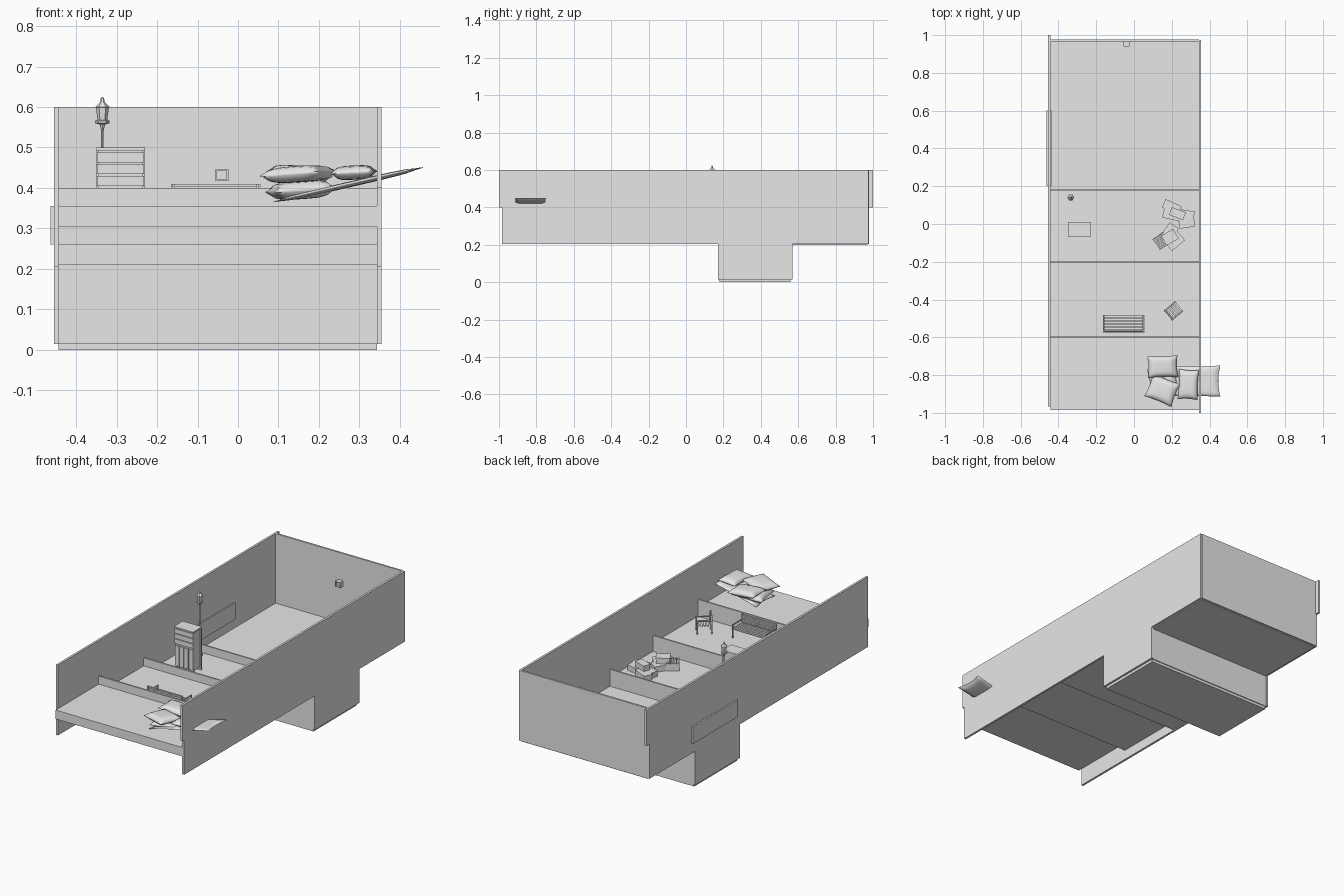
import bpy, bmesh, math
from mathutils import Matrix, Vector

if "Cube" in bpy.data.objects:
    bpy.data.objects.remove(bpy.data.objects["Cube"], do_unlink=True)

grey = bpy.data.materials.new("plain_grey")
grey.use_nodes = True
grey.diffuse_color = (0.8, 0.8, 0.8, 1)
grey.node_tree.nodes["Principled BSDF"].inputs["Base Color"].default_value = (0.8, 0.8, 0.8, 1)


def finish(name, bm, matrix=None, smooth=False):
    bmesh.ops.recalc_face_normals(bm, faces=bm.faces)
    mesh = bpy.data.meshes.new(name)
    bm.to_mesh(mesh)
    bm.free()
    mesh.materials.append(grey)
    for p in mesh.polygons:
        p.use_smooth = smooth
    obj = bpy.data.objects.new(name, mesh)
    if matrix:
        obj.matrix_world = matrix
    bpy.context.collection.objects.link(obj)
    return obj


def add_box(bm, x, y, z):
    """Box between (min, max) pairs."""
    lo, hi = Vector((x[0], y[0], z[0])), Vector((x[1], y[1], z[1]))
    m = Matrix.Translation((lo + hi) / 2) @ Matrix.Diagonal((*(hi - lo), 1))
    bmesh.ops.create_cube(bm, size=1, matrix=m)


def boxes(name, items, matrix=None):
    bm = bmesh.new()
    for item in items:
        add_box(bm, *item)
    return finish(name, bm, matrix)


def place(x, y, z, turn=0, tilt=0):
    return (Matrix.Translation((x, y, z)) @ Matrix.Rotation(math.radians(turn), 4, 'Z')
            @ Matrix.Rotation(math.radians(tilt), 4, 'Y'))


def side_wall(name, x0, x1, outline):
    """Extrude a (y, z) outline across x."""
    bm = bmesh.new()
    face = bm.faces.new([bm.verts.new((x0, y, z)) for y, z in outline])
    ext = bmesh.ops.extrude_face_region(bm, geom=[face])
    bmesh.ops.translate(bm, vec=(x1 - x0, 0, 0),
                        verts=[v for v in ext["geom"] if isinstance(v, bmesh.types.BMVert)])
    return finish(name, bm)


# Long side walls with the sunken bay, and the end wall
side_wall("left_wall", 0.343, 0.355,
          [(-1, 0.6), (-1, 0.4), (-0.985, 0.4), (-0.985, 0.205), (0.17, 0.205), (0.17, 0.015),
           (0.57, 0.015), (0.57, 0.205), (0.975, 0.205), (0.975, 0.6)])
side_wall("right_wall", -0.455, -0.443,
          [(-0.965, 0.6), (-0.965, 0.205), (0.17, 0.205), (0.17, 0.015), (0.57, 0.015),
           (0.57, 0.205), (0.975, 0.205), (0.975, 0.4), (1, 0.4), (1, 0.6)])
boxes("back_wall", [((-0.445, 0.345), (0.967, 0.978), (0.205, 0.6))])
boxes("right_wall_panel", [((-0.463, -0.437), (0.2, 0.6), (0.26, 0.355))])

# Stepped floors, each with a low riser at its back edge
inside = (-0.443, 0.343)
floors = [(-0.985, -0.6, 0.305, 0.355), (-0.6, -0.2, 0.26, 0.305),
          (-0.2, 0.18, 0.21, 0.26), (0.18, 0.97, 0.2, 0.21)]
for i, (y0, y1, z0, z1) in enumerate(floors):
    boxes(f"floor_{i + 1}", [(inside, (y0, y1), (z0, z1))])
    if i < 3:
        boxes(f"riser_{i + 1}", [(inside, (y1 - 0.004, y1 + 0.005), (floors[i + 1][2], z1 + 0.045))])

# Sunken bay below the back floor
boxes("bay", [(inside, (0.18, 0.56), (0, 0.015)),
              (inside, (0.175, 0.185), (0.015, 0.2)),
              (inside, (0.555, 0.565), (0.015, 0.2))])

# Small hollow frame fixed to the back wall
boxes("wall_frame", [((-0.056, -0.052), (0.94, 0.968), (0.417, 0.447)),
                     ((-0.028, -0.024), (0.94, 0.968), (0.417, 0.447)),
                     ((-0.052, -0.028), (0.94, 0.968), (0.417, 0.421)),
                     ((-0.052, -0.028), (0.94, 0.968), (0.443, 0.447)),
                     ((-0.052, -0.028), (0.955, 0.968), (0.421, 0.443))])

# Cabinet with drawers above and slatted doors below
parts = [((-0.345, -0.235), (-0.06, 0.0), (0.275, 0.495)),
         ((-0.35, -0.23), (-0.07, 0.01), (0.492, 0.5)),
         ((-0.35, -0.23), (0.0, 0.01), (0.26, 0.5))]
for k in range(3):
    z = 0.405 + k * 0.029
    parts.append(((-0.348, -0.232), (-0.067, -0.06), (z, z + 0.025)))
for k in range(4):
    x = -0.346 + k * 0.029
    parts.append(((x, x + 0.025), (-0.066, -0.06), (0.28, 0.395)))
for x in (-0.348, -0.244):
    parts.append(((x, x + 0.012), (-0.066, -0.054), (0.26, 0.28)))
boxes("cabinet", parts)


def lathe(name, profile, sides, matrix):
    bm = bmesh.new()
    verts = [bm.verts.new((r, 0, z)) for r, z in profile]
    edges = [bm.edges.new(pair) for pair in zip(verts, verts[1:])]
    bmesh.ops.spin(bm, geom=verts + edges, axis=(0, 0, 1), cent=(0, 0, 0),
                   angle=math.tau, steps=sides)
    bmesh.ops.remove_doubles(bm, verts=bm.verts, dist=0.0002)
    return finish(name, bm, matrix)


# Lamp post with lantern
lathe("lamp_post", [(0, 0), (0.014, 0), (0.014, 0.012), (0.007, 0.02), (0.0035, 0.05),
                    (0.003, 0.28), (0.006, 0.295), (0.006, 0.3), (0, 0.3)], 8, place(-0.335, 0.14, 0.26))
lathe("lantern", [(0, 0.295), (0.018, 0.3), (0.018, 0.306), (0.012, 0.308), (0.016, 0.338),
                  (0.018, 0.34), (0.006, 0.352), (0.004, 0.362), (0, 0.365)], 6, place(-0.335, 0.14, 0.26))


def seat(name, width, depth, height, slats, matrix):
    """Slatted seat with its backrest towards -y."""
    w, mid = width / 2, height * 0.48
    items = []
    for x in (-w + 0.003, w - 0.009):
        items += [((x, x + 0.006), (-depth / 2, -depth / 2 + 0.006), (0, height)),
                  ((x, x + 0.006), (depth / 2 - 0.006, depth / 2), (0, mid + 0.02)),
                  ((x, x + 0.006), (-depth / 2, depth / 2), (mid + 0.02, mid + 0.025))]
    for k in range(slats):
        y = -depth / 2 + (k + 0.1) * depth / slats
        items.append(((-w, w), (y, y + depth / slats * 0.7), (mid - 0.004, mid)))
        z = mid + 0.006 + k * (height - mid - 0.006) / slats
        items.append(((-w, w), (-depth / 2 + 0.005, -depth / 2 + 0.009),
                      (z, z + (height - mid) / slats * 0.7)))
    return boxes(name, items, matrix)


seat("bench", 0.22, 0.095, 0.105, 6, place(-0.055, -0.528, 0.305))
seat("chair", 0.07, 0.08, 0.105, 5, place(0.21, -0.46, 0.305, -50))

# Loose piles of boxes
crates = [(0.2, 0.09, 0, 0.09, 0.045, -25), (0.215, 0.045, 0, 0.12, 0.045, -12),
          (0.28, 0.04, 0, 0.07, 0.06, -10), (0.28, 0.0, 0, 0.08, 0.035, 8),
          (0.23, 0.055, 0.032, 0.075, 0.04, -20),
          (0.19, -0.04, 0, 0.075, 0.055, 55), (0.215, -0.09, 0, 0.085, 0.06, 40),
          (0.19, -0.07, 0.032, 0.07, 0.055, 30)]
for i, (x, y, z, a, b, turn) in enumerate(crates):
    boxes(f"box_{i + 1}", [((-a / 2, a / 2), (-b / 2, b / 2), (0, 0.03)),
                           ((-a / 2 - .002, a / 2 + .002), (-b / 2 - .002, b / 2 + .002), (0.024, 0.032))],
          place(x, y, 0.26 + z, turn))
slats = [((-0.033 + k * 0.011, -0.026 + k * 0.011), (-0.035, 0.035), (z, z + 0.004))
         for k in range(6) for z in (0.005, 0.04)]
slats += [((-0.034, 0.036), (y, y + 0.005), (0, 0.04)) for y in (-0.035, 0.03)]
boxes("slatted_crate", slats, place(0.145, -0.09, 0.26, 35))


def cushion(name, a, b, h, matrix):
    """Plump square cushion with pinched seams."""
    bm = bmesh.new()
    bmesh.ops.create_cube(bm, size=2)
    bmesh.ops.subdivide_edges(bm, edges=bm.edges[:], cuts=9, use_grid_fill=True)
    for v in bm.verts:
        u, w, t = v.co
        puff = ((1 - u ** 4) * (1 - w ** 4)) ** 0.5
        pinch = 1 - 0.06 * (1 - min(u * u, w * w))
        v.co = (u * a / 2 * pinch, w * b / 2 * pinch, t * h / 2 * (0.08 + 0.92 * puff))
    return finish(name, bm, matrix, smooth=True)


# Cushion pile at the front, with one thin mat leaning out over the wall
cushion("cushion_low", 0.15, 0.15, 0.045, place(0.155, -0.83, 0.395, 10, -4))
cushion("cushion_back", 0.16, 0.115, 0.04, place(0.152, -0.755, 0.435, 2, 4))
cushion("cushion_front", 0.155, 0.13, 0.04, place(0.15, -0.88, 0.434, -22, -4))
cushion("cushion_side", 0.105, 0.16, 0.035, place(0.287, -0.85, 0.438, -3, -3))
cushion("leaning_mat", 0.38, 0.165, 0.014, place(0.272, -0.832, 0.408, 0, -13))
